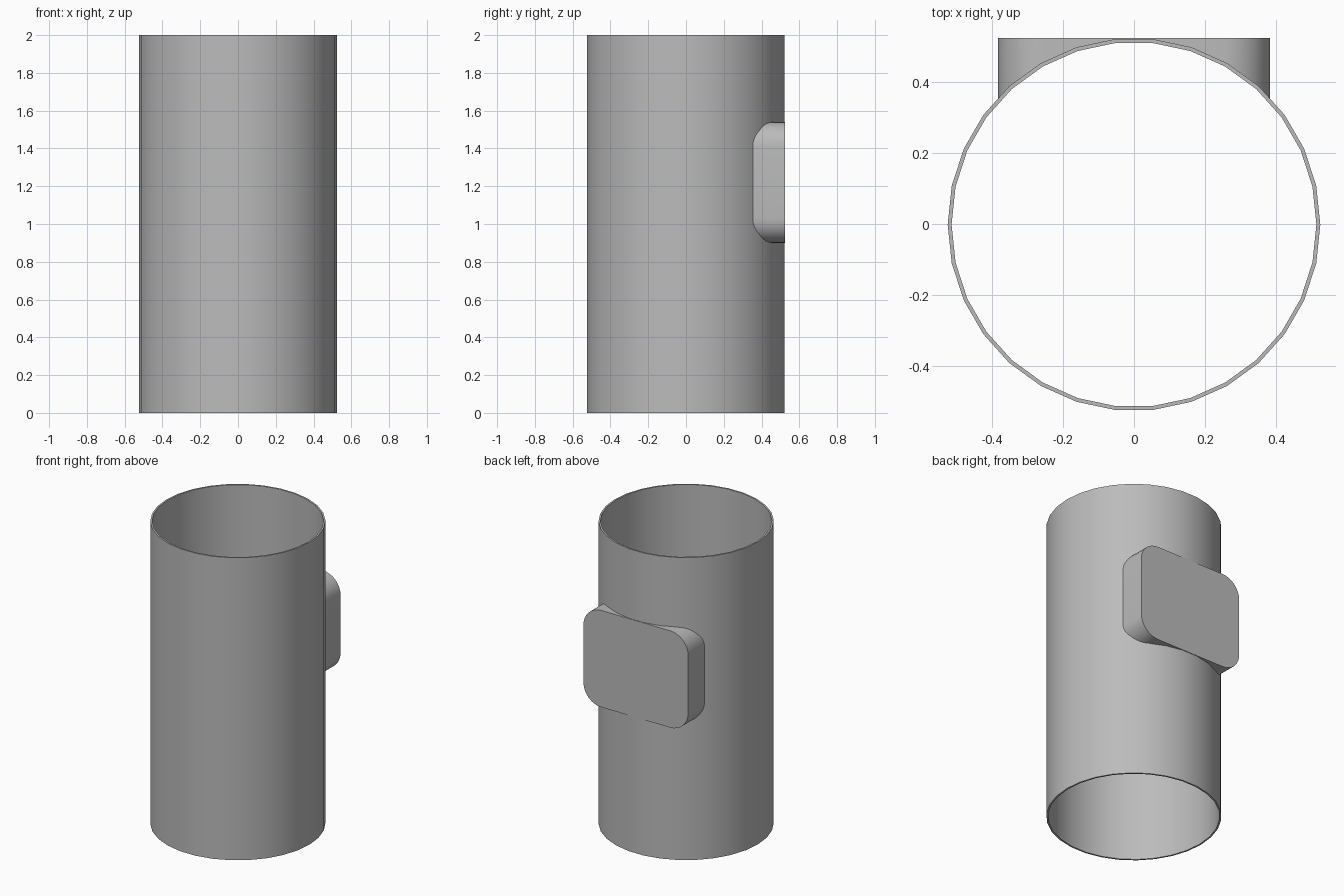
import bpy
import bmesh
import math

cube = bpy.data.objects.get("Cube")
if cube:
    bpy.data.objects.remove(cube, do_unlink=True)

R_OUT, R_IN, HEIGHT, SIDES = 0.525, 0.514, 2.0, 30
CENTRE_Y = -0.0015

grey = bpy.data.materials.new("plain_grey")
grey.use_nodes = True
grey.diffuse_color = (0.5, 0.5, 0.5, 1)
grey.node_tree.nodes["Principled BSDF"].inputs["Base Color"].default_value = (0.5, 0.5, 0.5, 1)


def make_object(name, bm):
    bmesh.ops.recalc_face_normals(bm, faces=bm.faces)
    mesh = bpy.data.meshes.new(name)
    bm.to_mesh(mesh)
    bm.free()
    mesh.materials.append(grey)
    obj = bpy.data.objects.new(name, mesh)
    bpy.context.collection.objects.link(obj)
    return obj


def select_only(obj):
    bpy.ops.object.select_all(action='DESELECT')
    obj.select_set(True)
    bpy.context.view_layer.objects.active = obj


def smooth(obj):
    select_only(obj)
    bpy.ops.object.shade_smooth_by_angle(angle=math.radians(30))


def ring(bm, radius, z):
    return [bm.verts.new((radius * math.cos(math.tau * i / SIDES),
                          CENTRE_Y + radius * math.sin(math.tau * i / SIDES), z))
            for i in range(SIDES)]


def bridge(bm, a, b):
    for i in range(len(a)):
        j = (i + 1) % len(a)
        bm.faces.new((a[i], a[j], b[j], b[i]))


# Thin-walled tube, open at both ends
bm = bmesh.new()
loops = [ring(bm, R_OUT, 0), ring(bm, R_OUT, HEIGHT), ring(bm, R_IN, HEIGHT), ring(bm, R_IN, 0)]
for i in range(4):
    bridge(bm, loops[i], loops[(i + 1) % 4])
smooth(make_object("tube", bm))

# Rounded rectangular pad on the back
HALF_W, Z_MID, HALF_H, CORNER, STEPS = 0.383, 1.22, 0.32, 0.13, 8
outline = []
for q, (sx, sz) in enumerate([(1, 1), (-1, 1), (-1, -1), (1, -1)]):
    for s in range(STEPS + 1):
        a = math.pi / 2 * (q + s / STEPS)
        outline.append((sx * (HALF_W - CORNER) + CORNER * math.cos(a),
                        Z_MID + sz * (HALF_H - CORNER) + CORNER * math.sin(a)))
bm = bmesh.new()
inner = [bm.verts.new((x, 0.2, z)) for x, z in outline]
outer = [bm.verts.new((x, 0.5245, z)) for x, z in outline]
bridge(bm, inner, outer)
bm.faces.new(inner)
bm.faces.new(outer)
pad = make_object("back_pad", bm)

# Hollow the pad so that it sits against the tube wall
bm = bmesh.new()
low, high = ring(bm, (R_OUT + R_IN) / 2, 0.5), ring(bm, (R_OUT + R_IN) / 2, 1.9)
bridge(bm, low, high)
bm.faces.new(low)
bm.faces.new(high)
cutter = make_object("pad_cutter", bm)
cutter.hide_render = True

cut = pad.modifiers.new("fit_to_tube", 'BOOLEAN')
cut.operation = 'DIFFERENCE'
cut.solver = 'EXACT'
cut.object = cutter
select_only(pad)
bpy.ops.object.modifier_apply(modifier=cut.name)
bpy.data.objects.remove(cutter, do_unlink=True)
smooth(pad)
